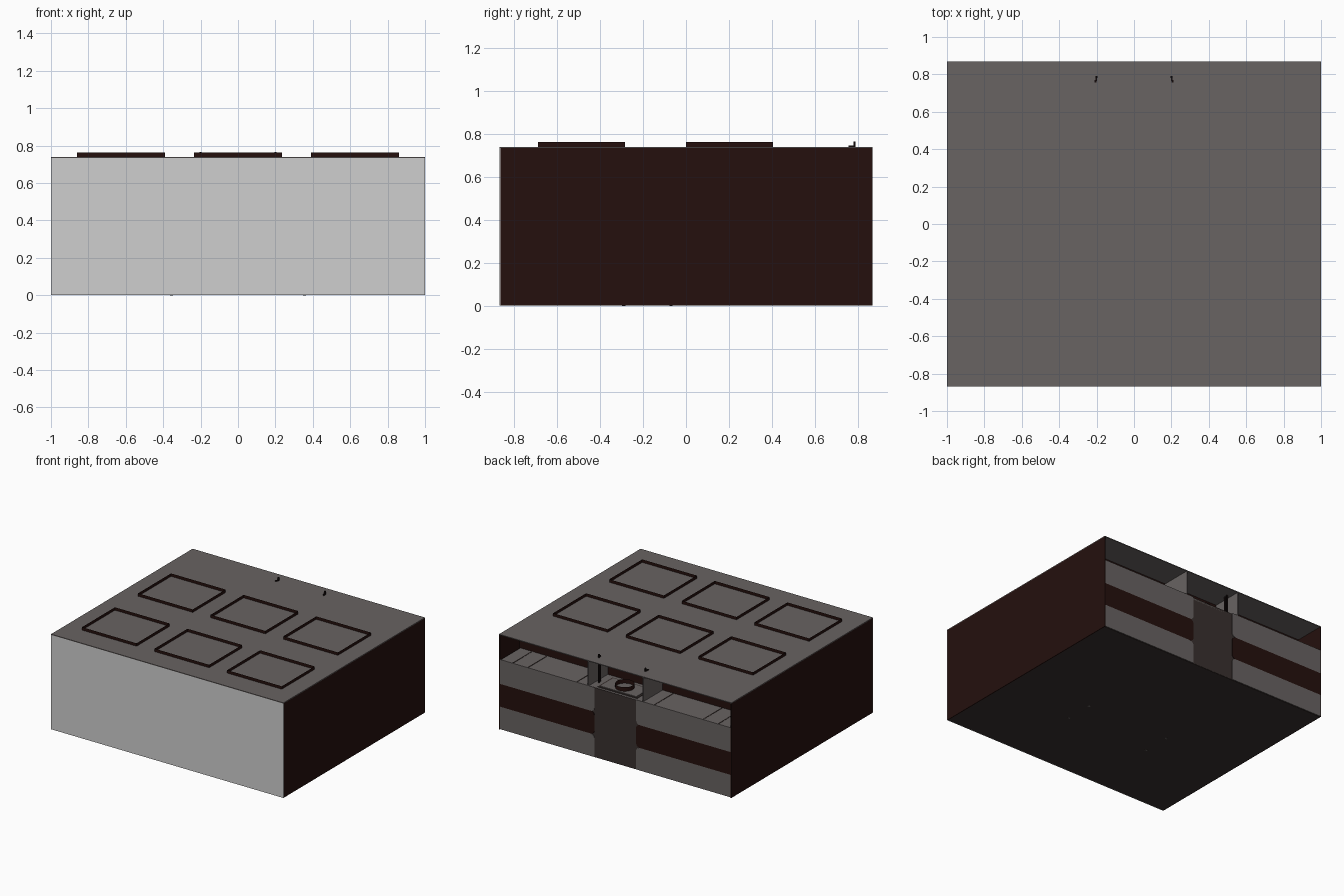
import bpy, bmesh, math

if "Cube" in bpy.data.objects:
    bpy.data.objects.remove(bpy.data.objects["Cube"])

def mat(name, r, g, b):
    m = bpy.data.materials.new(name)
    m.diffuse_color = (r, g, b, 1)
    m.use_nodes = True
    m.node_tree.nodes["Principled BSDF"].inputs["Base Color"].default_value = m.diffuse_color
    return m

PALE = mat("pale_wall", 0.62, 0.62, 0.62)
GRAY = mat("warm_gray", 0.14, 0.125, 0.122)
RED = mat("dark_red", 0.018, 0.005, 0.004)
BROWN = mat("dark_brown", 0.041, 0.030, 0.028)
BLACK = mat("near_black", 0.006, 0.003, 0.003)

def finish(name, bm, m):
    me = bpy.data.meshes.new(name)
    bm.to_mesh(me)
    bm.free()
    me.materials.append(m)
    ob = bpy.data.objects.new(name, me)
    bpy.context.collection.objects.link(ob)
    return ob

def box(name, x, y, z, m):
    """Box from (min, max) pairs."""
    bm = bmesh.new()
    bmesh.ops.create_cube(bm, size=1)
    for v in bm.verts:
        v.co = [(a + b) / 2 + c * (b - a) for (a, b), c in zip((x, y, z), v.co)]
    return finish(name, bm, m)

def plate(name, pts, y0, y1, m):
    """Outline in x, z extruded along y."""
    bm = bmesh.new()
    f = bm.faces.new([bm.verts.new((px, y0, pz)) for px, pz in pts])
    r = bmesh.ops.extrude_face_region(bm, geom=[f])
    for v in r["geom"]:
        if isinstance(v, bmesh.types.BMVert):
            v.co.y = y1
    bmesh.ops.recalc_face_normals(bm, faces=bm.faces)
    return finish(name, bm, m)

def span(s, a, b):
    return tuple(sorted((s * a, s * b)))

W, D, H, T = 1.0, 0.87, 0.74, 0.006   # half width, half depth, height, wall
TOP, BACK = 0.545, 0.63               # counter height, alcove back wall

# room shell
box("floor", (-W + T, W - T), (-D + T, D - T), (0, T), BROWN)
box("ceiling", (-W, W), (-D, D), (H - T, H), GRAY)
box("front_wall", (-W, W), (-D, -D + T), (0, H - T), PALE)
for s, side in ((1, "right"), (-1, "left")):
    box(side + "_wall", span(s, W - T, W), (-D + T, D), (0, H - T), RED)
box("rear_partition", (-W + T, W - T), (BACK - T, BACK), (T, H - T), RED)

# open light frames on the roof
for x0, x1 in ((-0.86, -0.39), (-0.235, 0.235), (0.39, 0.86)):
    for y0, y1 in ((-0.69, -0.285), (0.0, 0.405)):
        bm = bmesh.new()
        c = [(x0, y0), (x1, y0), (x1, y1), (x0, y1)]
        lo = [bm.verts.new((x, y, H)) for x, y in c]
        hi = [bm.verts.new((x, y, H + 0.023)) for x, y in c]
        for i in range(4):
            j = (i + 1) % 4
            bm.faces.new((lo[i], lo[j], hi[j], hi[i]))
        finish("light_frame", bm, RED)

# rear counter: brown backing with a bare centre, gray and red panels on the sides
box("counter_backing", (-W + T, W - T), (D - 0.012, D - 0.004), (0.002, TOP - 0.004), BROWN)
R, IN = 0.03, 0.18
arc = [(R - R * math.sin(a), R - R * math.cos(a))
       for a in (i * math.pi / 12 for i in range(7))]
for s, side in ((1, "right"), (-1, "left")):
    X = W - T
    upper = [(X, TOP), (X, 0.355)] + [(IN + u, 0.355 + v) for u, v in arc] + [(IN, TOP)]
    lower = [(X, 0.003), (X, 0.178)] + [(IN + u, 0.178 - v) for u, v in arc] + [(IN, 0.003)]
    stripe = [(X, 0.355), (X, 0.178)] + [(IN + u, 0.178 + v) for u, v in arc] \
        + [(IN + u, 0.355 - v) for u, v in reversed(arc)]
    for nm, pts, m in (("upper_panel", upper, GRAY), ("lower_panel", lower, GRAY),
                       ("middle_stripe", stripe, RED)):
        plate(f"{side}_{nm}", [(s * x, z) for x, z in pts], D - 0.004, D, m)
    # worktop with grooves
    box(side + "_worktop", span(s, 0.24, 0.985), (BACK, D - 0.004), (TOP - 0.012, TOP), GRAY)
    for gx in (0.33, 0.75, 0.88):
        box(side + "_worktop_groove", span(s, gx, gx + 0.008), (BACK, D - 0.006),
            (TOP, TOP + 0.002), BROWN)
    # alcove side wall
    box(side + "_alcove_wall", span(s, 0.232, 0.24), (BACK, D - 0.002), (TOP - 0.012, H - T), GRAY)
    # hooked posts reaching through the ceiling
    box(side + "_tall_post", span(s, 0.195, 0.205), (0.78, 0.79), (TOP, 0.765), BLACK)
    box(side + "_short_post", span(s, 0.20, 0.21), (0.757, 0.769), (TOP, 0.747), BLACK)
    box(side + "_post_link", span(s, 0.197, 0.207), (0.765, 0.785), (0.739, 0.747), BLACK)

# alcove base, tray and ring
box("alcove_base", (-0.232, 0.232), (BACK, D - 0.004), (TOP - 0.02, TOP - 0.004), GRAY)
box("tray_border", (-0.17, 0.17), (0.66, 0.845), (TOP - 0.004, TOP), BROWN)
box("tray", (-0.155, 0.155), (0.672, 0.833), (TOP - 0.004, TOP + 0.004), GRAY)
bm = bmesh.new()
n, r = 24, 0.068
lo, hi = ([bm.verts.new((r * math.cos(i * math.tau / n), 0.752 + r * math.sin(i * math.tau / n), z))
           for i in range(n)] for z in (TOP + 0.004, TOP + 0.036))
for i in range(n):
    j = (i + 1) % n
    bm.faces.new((lo[i], lo[j], hi[j], hi[i])).smooth = True
finish("alcove_ring", bm, RED)

# table inside the room, its feet just showing through the floor
box("table_top", (-0.38, 0.38), (-0.32, -0.05), (0.24, 0.26), RED)
for x in (-0.356, 0.356):
    for y in (-0.29, -0.07):
        box("table_leg", (x - 0.008, x + 0.008), (y - 0.008, y + 0.008), (-0.001, 0.24), GRAY)
